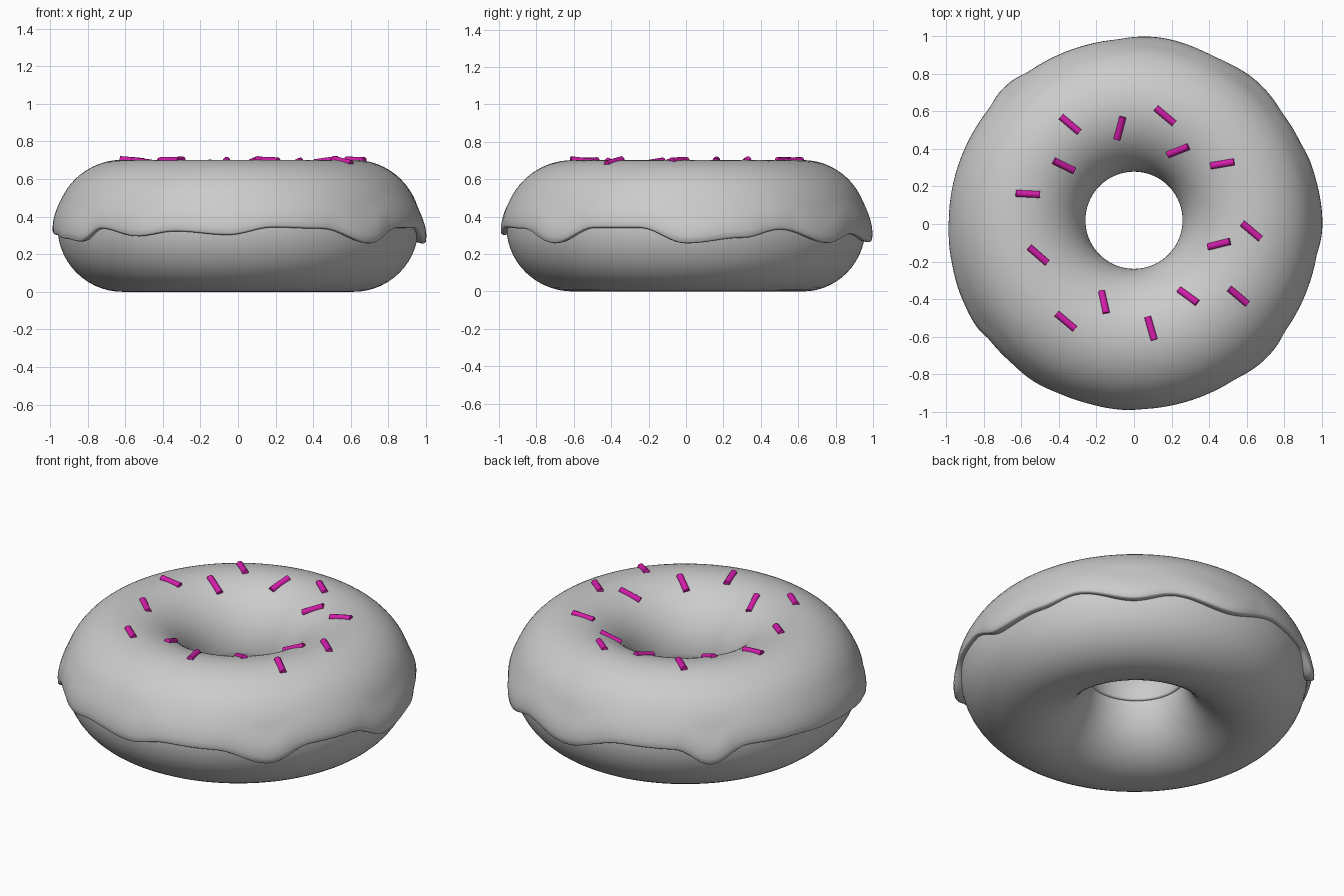
import bpy, bmesh, math
from mathutils import Vector, Matrix

if "Cube" in bpy.data.objects:
    bpy.data.objects.remove(bpy.data.objects["Cube"])

R, r = 0.615, 0.345          # ring radius and dough tube radius
T = 0.012                    # icing thickness on top
N = 180                      # segments around the ring


def material(name, col):
    m = bpy.data.materials.new(name)
    m.diffuse_color = (*col, 1)
    m.use_nodes = True
    m.node_tree.nodes["Principled BSDF"].inputs["Base Color"].default_value = m.diffuse_color
    return m


grey = material("plain grey", (0.6, 0.6, 0.6))
pink = material("magenta", (0.65, 0.012, 0.40))


def ring_point(theta, phi, rad):
    """Point on the ring; the hole sits slightly towards the back."""
    d = R + rad * math.cos(phi)
    return Vector((d * math.cos(theta),
                   d * math.sin(theta) + 0.01 * (1 - math.cos(phi)),
                   r + rad * math.sin(phi)))


def make_object(name, bm, mat, angle):
    bmesh.ops.recalc_face_normals(bm, faces=bm.faces)
    me = bpy.data.meshes.new(name)
    bm.to_mesh(me)
    bm.free()
    ob = bpy.data.objects.new(name, me)
    bpy.context.collection.objects.link(ob)
    me.materials.append(mat)
    bpy.ops.object.select_all(action='DESELECT')
    ob.select_set(True)
    bpy.context.view_layer.objects.active = ob
    bpy.ops.object.shade_smooth_by_angle(angle=math.radians(angle))
    return ob


def sweep(name, section, closed, mat, angle):
    """Skin a cross-section, given as a function of theta, around the ring."""
    bm = bmesh.new()
    rows = []
    for i in range(N):
        th = 2 * math.pi * i / N
        rows.append([bm.verts.new(ring_point(th, p, rad)) for p, rad in section(th)])
    m = len(rows[0])
    for i in range(N):
        a, b = rows[i], rows[(i + 1) % N]
        for j in range(m if closed else m - 1):
            k = (j + 1) % m
            bm.faces.new((a[j], b[j], b[k], a[k]))
    return make_object(name, bm, mat, angle)


# Dough ring
sweep("dough", lambda th: [(2 * math.pi * j / 56, r) for j in range(56)], True, grey, 60)

# Wavy lower edge of the icing: (degrees, height)
EDGE = [(0, .256), (18, .285), (31, .33), (50, .258), (64, .305), (82, .262),
        (104, .345), (121, .34), (133, .25), (146, .345), (162, .335), (178, .315),
        (190, .30), (203, .278), (212, .265), (222, .336), (237, .293), (250, .32),
        (267, .30), (281, .342), (297, .335), (315, .256), (330, .34), (345, .34),
        (360, .256)]


def edge_height(th):
    d = math.degrees(th) % 360
    for (a, za), (b, zb) in zip(EDGE, EDGE[1:]):
        if a <= d <= b:
            t = (d - a) / (b - a)
            return za + (zb - za) * (1 - math.cos(math.pi * t)) / 2


def icing_section(th):
    z = edge_height(th)
    end = math.asin((z + 0.012 - r) / (r + 0.03))
    start = math.radians(182)
    bulge = 0.022 * min(1, max(0, (0.315 - z) / 0.06))
    pts = [(start + 0.03, r - 0.01), (start + 0.03, r + 0.004), (start + 0.015, r + 0.01)]
    steps = 44
    for j in range(steps + 1):
        p = start + (end - start) * j / steps
        s = min(1, max(0, 1 - (p - end) / 0.55))
        s = s * s * (3 - 2 * s)
        pts.append((p, r + T + (0.014 + bulge) * s))
    top = 0.026 + bulge
    # rounded lip tucking back into the dough
    pts += [(end - 0.018, r + top * 0.9), (end - 0.03, r + top * 0.65),
            (end - 0.032, r + top * 0.3), (end - 0.028, r - 0.01)]
    return pts


sweep("icing", icing_section, False, grey, 60)

# Sprinkles: (x, y, direction in degrees)
SPRINKLES = [(-.34, .53, -40), (-.075, .51, 77), (.165, .576, -40), (.235, .39, 28),
             (-.373, .31, -28), (.47, .32, 10), (-.565, .16, -3), (-.51, -.165, -40),
             (-.16, -.416, -83), (-.363, -.517, -40), (.09, -.555, -74),
             (.288, -.384, -38), (.555, -.384, -40), (.453, -.107, 10), (.624, -.037, -40)]

bm = bmesh.new()
for x, y, deg in SPRINKLES:
    yc = y - 0.012
    d = math.hypot(x, yc)
    phi = math.acos((d - R) / (r + T))
    n = Vector((x / d * math.cos(phi), yc / d * math.cos(phi), math.sin(phi)))
    a = math.radians(deg)
    u = Vector((math.cos(a), math.sin(a), 0))
    u = (u - n * u.dot(n)).normalized()
    v = n.cross(u)
    pos = Vector((x, y, r + (r + T) * math.sin(phi))) - n * 0.003
    mat = Matrix((v, n, u)).transposed().to_4x4()
    mat.translation = pos
    bmesh.ops.create_cone(bm, cap_ends=True, segments=10, radius1=0.019, radius2=0.019,
                          depth=0.128, matrix=mat)
make_object("sprinkles", bm, pink, 40)
